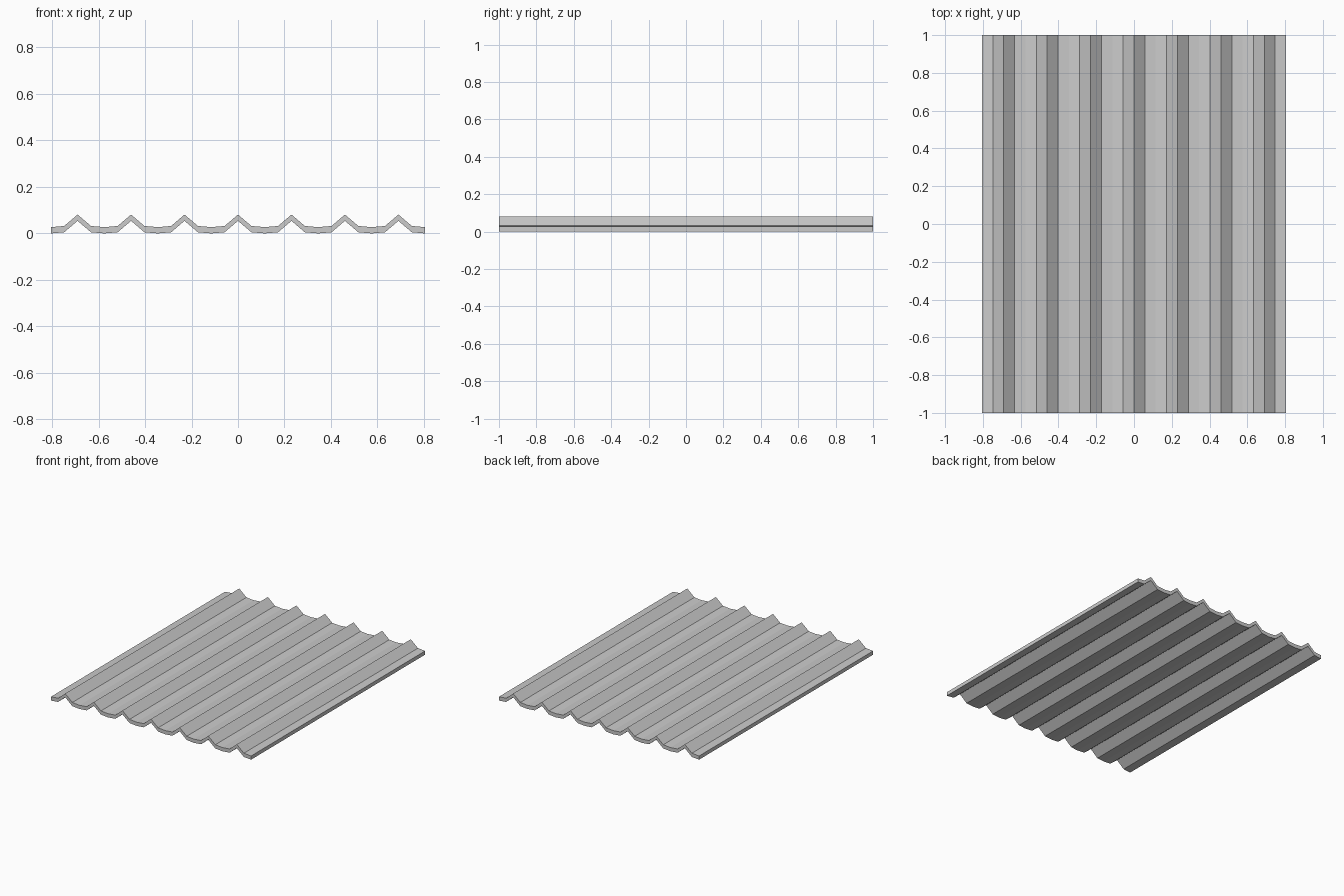
import bpy, bmesh
from mathutils import Vector

if "Cube" in bpy.data.objects:
    bpy.data.objects.remove(bpy.data.objects["Cube"])

RIDGES = 7
PITCH = 0.23          # distance between ridges
THICK = 0.027         # vertical sheet thickness
LENGTH = 2.0
STEP = PITCH / 4

# Underside heights over one wave: valley, foot, ridge, foot
WAVE = [0.0, 0.005, 0.054, 0.005]

# Closed cross-section: underside left to right, top side back again
count = RIDGES * 4 + 1
under = [((i - RIDGES * 2) * STEP, WAVE[i % 4]) for i in range(count)]

bm = bmesh.new()


def row(y, lift):
    return [bm.verts.new((x, y, z + lift)) for x, z in under]


# Four corner rows of the sheet
fb, ft = row(-LENGTH / 2, 0), row(-LENGTH / 2, THICK)
bb, bt = row(LENGTH / 2, 0), row(LENGTH / 2, THICK)

# Skin the strips around the section, then close both long sides
loop = [fb, ft, bt, bb]
for a, b in zip(loop, loop[1:] + loop[:1]):
    for i in range(count - 1):
        bm.faces.new((a[i], a[i + 1], b[i + 1], b[i]))
for i in (0, -1):
    bm.faces.new([r[i] for r in loop])
bmesh.ops.recalc_face_normals(bm, faces=bm.faces)

mesh = bpy.data.meshes.new("corrugated_sheet")
bm.to_mesh(mesh)
bm.free()
sheet = bpy.data.objects.new("corrugated_sheet", mesh)
bpy.context.collection.objects.link(sheet)
